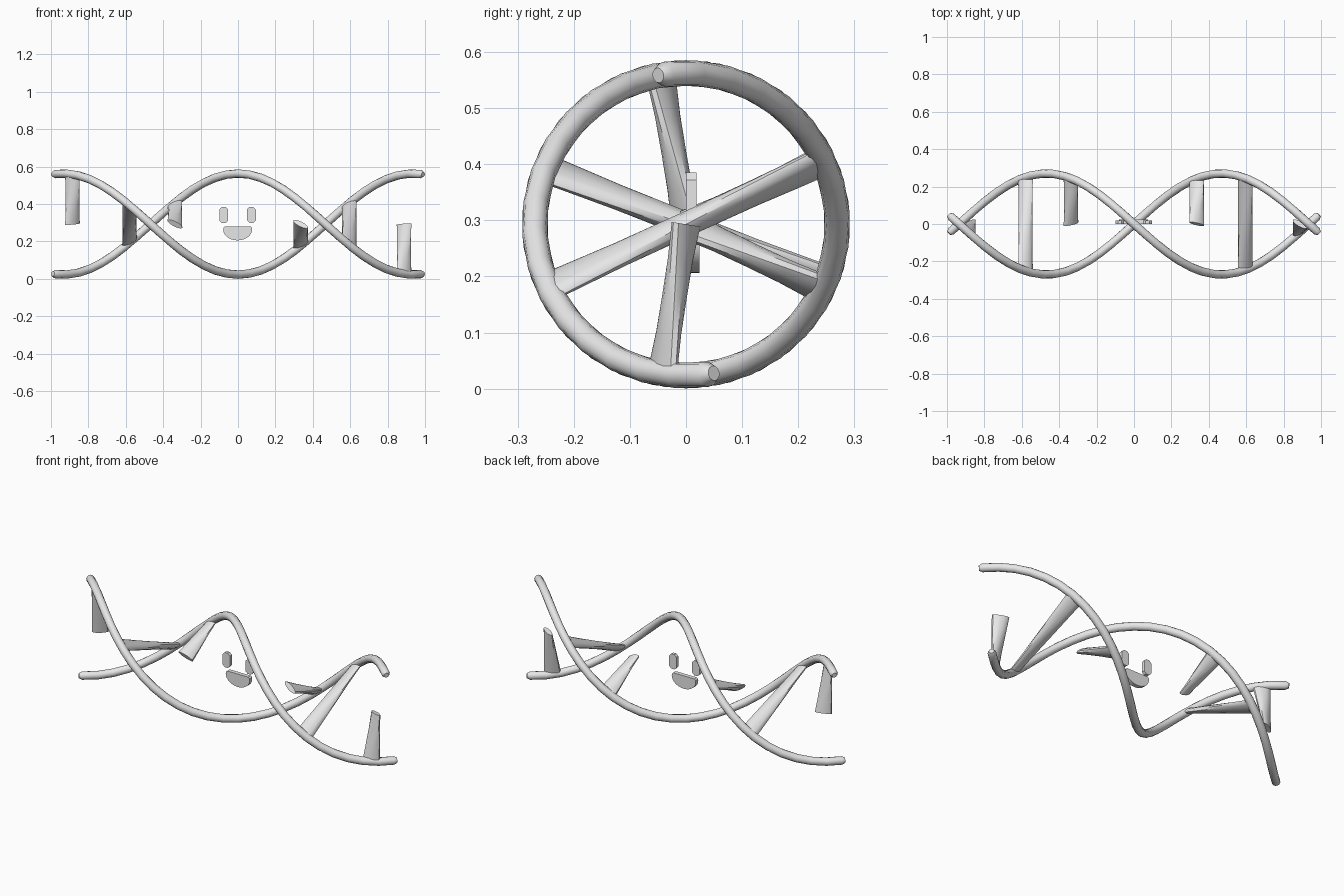
import bpy, bmesh, math
from mathutils import Vector

if "Cube" in bpy.data.objects:
    bpy.data.objects.remove(bpy.data.objects["Cube"])

R, TUBE, K, ZC = 0.27, 0.0225, 3.36, 0.293   # helix radius, tube radius, twist rate, axis height

grey = bpy.data.materials.new("light grey")
grey.diffuse_color = (0.8, 0.8, 0.8, 1)
grey.use_nodes = True
grey.node_tree.nodes["Principled BSDF"].inputs["Base Color"].default_value = grey.diffuse_color


def finish(name, bm, angle=40):
    bmesh.ops.recalc_face_normals(bm, faces=bm.faces)
    me = bpy.data.meshes.new(name)
    bm.to_mesh(me)
    bm.free()
    ob = bpy.data.objects.new(name, me)
    bpy.context.collection.objects.link(ob)
    me.materials.append(grey)
    bpy.ops.object.select_all(action='DESELECT')
    ob.select_set(True)
    bpy.context.view_layer.objects.active = ob
    bpy.ops.object.shade_smooth_by_angle(angle=math.radians(angle))
    return ob


def loft(name, rings, angle=40):
    """Skin a list of closed rings and cap both ends."""
    bm = bmesh.new()
    loops = [[bm.verts.new(p) for p in ring] for ring in rings]
    n = len(loops[0])
    for a, b in zip(loops, loops[1:]):
        for i in range(n):
            j = (i + 1) % n
            bm.faces.new((a[i], a[j], b[j], b[i]))
    bm.faces.new(loops[0])
    bm.faces.new(loops[-1])
    return finish(name, bm, angle)


def helix(x, side):
    """Point on a strand: side 1 is high in the middle, side -1 is low."""
    return Vector((x, -side * R * math.sin(K * x), ZC + side * R * math.cos(K * x)))


# Two twisted strands with slightly rounded tips
SEG, SIDES = 32, 12
stations = [(-0.99, 0.6)] + [(-0.977 + 1.954 * i / SEG, 1) for i in range(SEG + 1)] + [(0.99, 0.6)]
for name, side in (("strand_high", 1), ("strand_low", -1)):
    rings = []
    for x, s in stations:
        c = helix(x, side)
        tangent = Vector((1, -side * R * K * math.cos(K * x), -side * R * K * math.sin(K * x))).normalized()
        out = (c - Vector((x, 0, ZC))).normalized()
        across = tangent.cross(out)
        rings.append([c + TUBE * s * (math.cos(t) * out + math.sin(t) * across)
                      for t in (2 * math.pi * i / SIDES for i in range(SIDES))])
    loft(name, rings, 60)


# Rungs: flattened bars whose section leans one way at one end, the other way at the other
def rung(name, x, start, end):
    high, low, mid = helix(x, 1), helix(x, -1), Vector((x, 0, ZC))
    d = (low - high).normalized()
    p = d.cross(Vector((1, 0, 0)))
    a, b = high.lerp(low, start), high.lerp(low, end)
    rings = []
    for f in (0, 0.25, 0.5, 0.75, 1):
        lean = 0.0135 * (1 - 2 * f)
        c = a.lerp(b, f)
        ring = []
        for i in range(12):
            u, v = math.cos(math.pi * i / 6), math.sin(math.pi * i / 6)
            ring.append(c + Vector((0.038 * u + lean * v, 0, 0)) + p * (lean * u + 0.022 * v))
        rings.append(ring)
    loft(name, rings)


NEAR, FAR = 0.02, 0.98
rung("full_rung_left", -0.58, NEAR, FAR)
rung("full_rung_right", 0.595, NEAR, FAR)
rung("half_rung_outer_left", -0.885, 0.5, FAR)
rung("half_rung_inner_left", -0.337, NEAR, 0.5)
rung("half_rung_inner_right", 0.335, 0.5, FAR)
rung("half_rung_outer_right", 0.888, NEAR, 0.5)


# Face: flat plates extruded front to back
def plate(name, outline, y0, y1):
    loft(name, [[Vector((x, y, z)) for x, z in outline] for y in (y0, y1)], 30)


for name, cx in (("eye_left", -0.076), ("eye_right", 0.072)):
    w, h, c = 0.023, 0.043, 0.013
    pts = [(w, h - c), (w - c, h), (c - w, h), (-w, h - c),
           (-w, c - h), (c - w, -h), (w - c, -h), (w, c - h)]
    plate(name, [(cx + x, 0.342 + z) for x, z in pts], 0.0, 0.019)

smile = [(0.066, 0.281), (-0.070, 0.281), (-0.078, 0.274)]
smile += [(-0.002 - 0.077 * math.cos(t), 0.263 - 0.057 * math.sin(t))
          for t in (math.pi * i / 14 for i in range(15))] + [(0.074, 0.274)]
plate("smile", smile, 0.0, 0.024)
